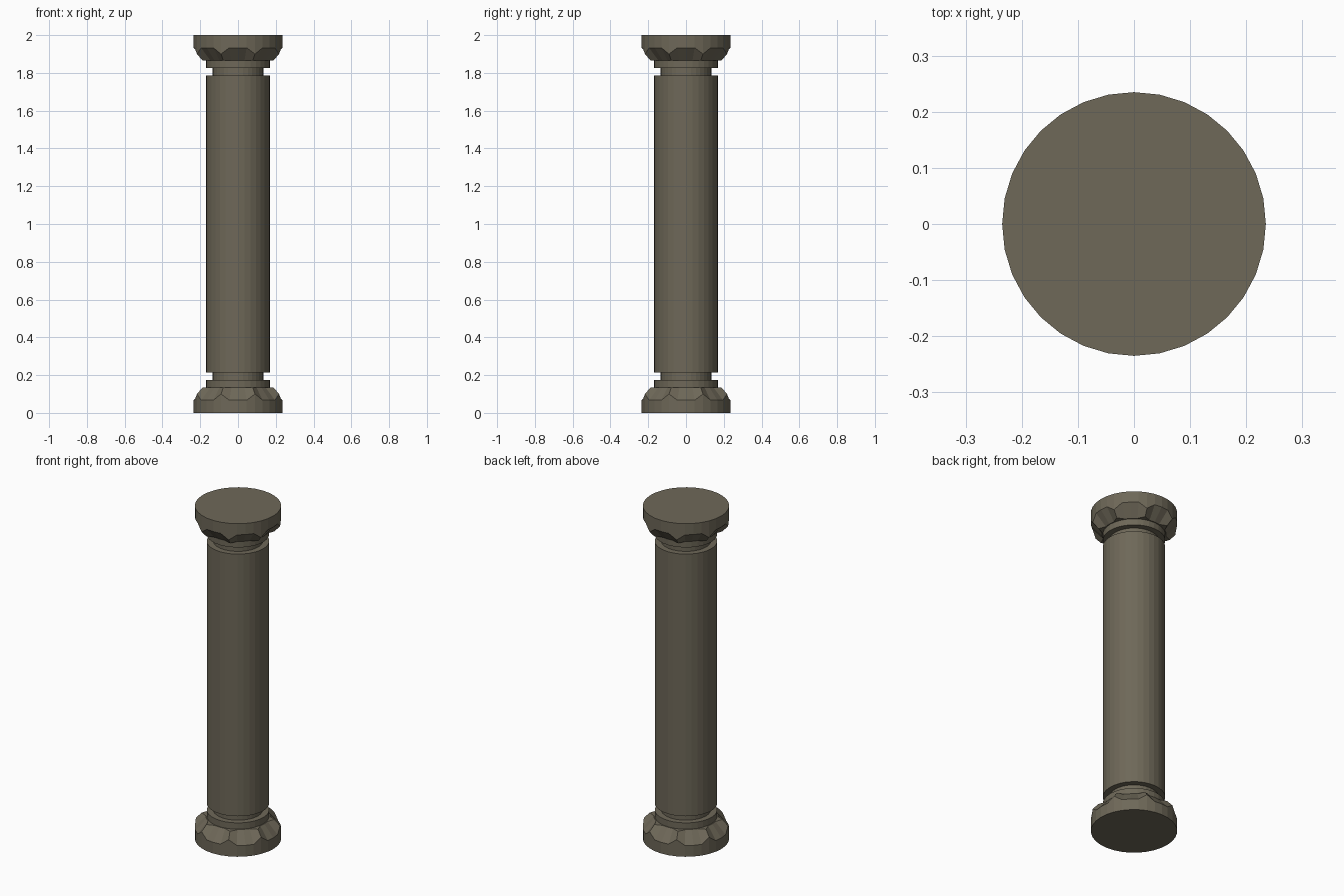
import bpy, bmesh, math

if "Cube" in bpy.data.objects:
    bpy.data.objects.remove(bpy.data.objects["Cube"])

SIDES = 32
stone = bpy.data.materials.new("stone")
stone.diffuse_color = (0.156, 0.138, 0.098, 1)
stone.use_nodes = True
stone.node_tree.nodes["Principled BSDF"].inputs["Base Color"].default_value = stone.diffuse_color


def lathe(name, rings):
    """Closed solid from rings; each ring is a function side -> (radius, z)."""
    bm = bmesh.new()
    loops = []
    for ring in rings:
        loop = []
        for i in range(SIDES):
            a = 2 * math.pi * i / SIDES
            r, z = ring(i)
            loop.append(bm.verts.new((r * math.cos(a), r * math.sin(a), z)))
        loops.append(loop)
    for low, high in zip(loops, loops[1:]):
        for i in range(SIDES):
            j = (i + 1) % SIDES
            bm.faces.new((low[i], low[j], high[j], high[i]))
    bm.faces.new(loops[0][::-1])
    bm.faces.new(loops[-1])
    bmesh.ops.recalc_face_normals(bm, faces=bm.faces[:])
    mesh = bpy.data.meshes.new(name)
    bm.to_mesh(mesh)
    bm.free()
    mesh.materials.append(stone)
    obj = bpy.data.objects.new(name, mesh)
    bpy.context.collection.objects.link(obj)
    return obj


def const(r, z):
    return lambda i: (r, z)


def scallop(ridge, valley):
    """Eight notches, each three points wide, with one ridge point between."""
    return lambda i: ridge if i % 4 == 2 else valley


def flip(ring):
    def flipped(i):
        r, z = ring(i)
        return r, 2 - z
    return flipped


# scalloped foot with collar and neck
foot = [const(0.235, 0),
        scallop((0.235, 0.10), (0.235, 0.067)),
        scallop((0.203, 0.135), (0.175, 0.135)),
        const(0.17, 0.135),
        const(0.17, 0.173),
        const(0.135, 0.173),
        const(0.135, 0.213)]
lathe("base", foot)

# capital is the base mirrored
lathe("capital", [flip(ring) for ring in foot])

# plain round shaft
lathe("shaft", [const(0.17, 0.213), const(0.17, 1.787)])
